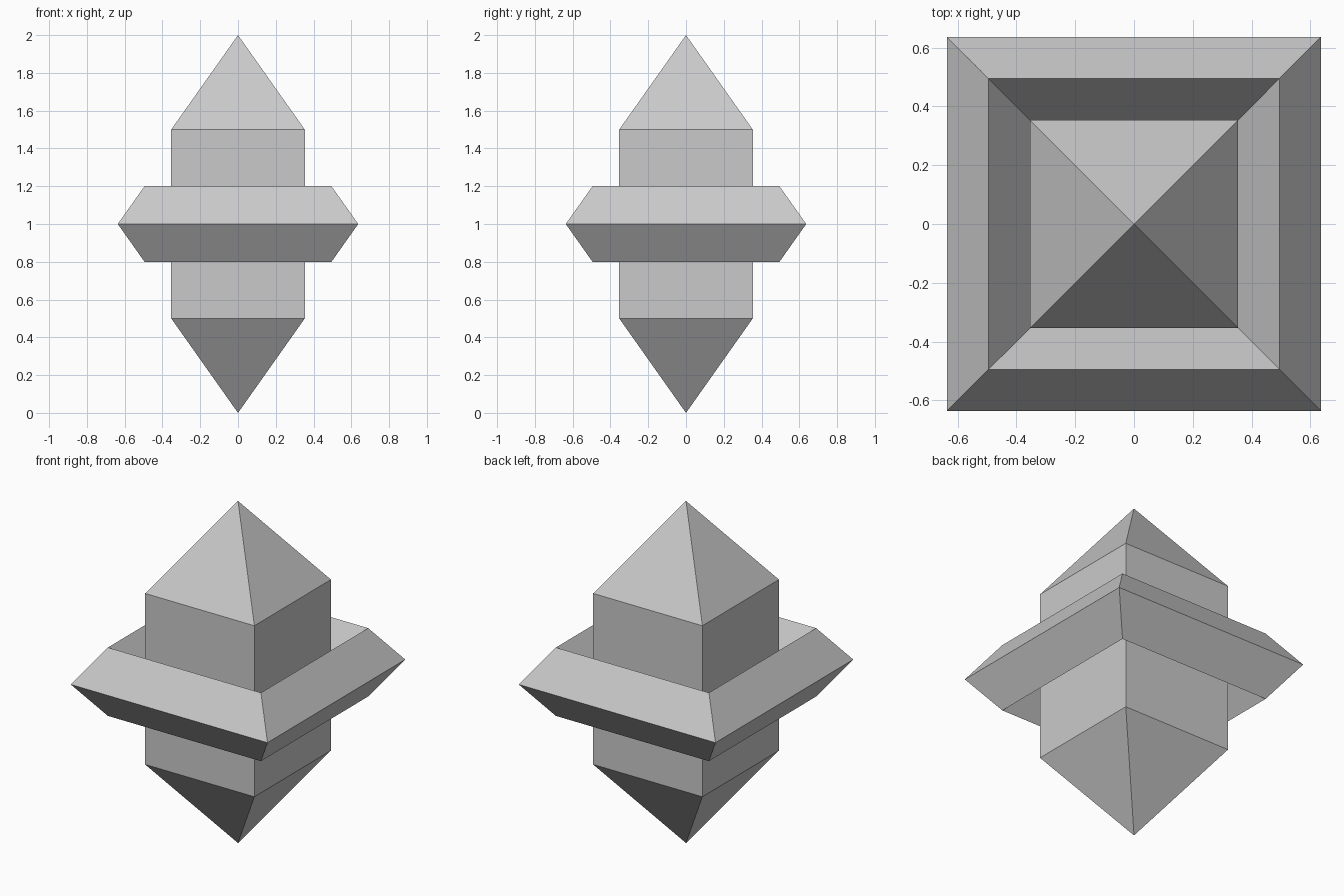
import bpy
import bmesh
from math import cos, sin, pi

cube = bpy.data.objects.get("Cube")
if cube:
    bpy.data.objects.remove(cube, do_unlink=True)

# One flat grey for the whole model
grey = bpy.data.materials.new("light grey")
grey.use_nodes = True
colour = (0.59, 0.59, 0.59, 1)
grey.diffuse_color = colour
grey.node_tree.nodes["Principled BSDF"].inputs["Base Color"].default_value = colour

SIDES = 4


def square_lathe(name, profile, closed=False):
    """Turn a (corner radius, height) profile around z in four flat sides."""
    bm = bmesh.new()
    rings = []
    for radius, z in profile:
        if radius == 0:
            rings.append([bm.verts.new((0, 0, z))] * SIDES)
        else:
            angles = [pi / 4 + 2 * pi * i / SIDES for i in range(SIDES)]
            rings.append([bm.verts.new((radius * cos(a), radius * sin(a), z))
                          for a in angles])
    pairs = list(zip(rings, rings[1:]))
    if closed:
        pairs.append((rings[-1], rings[0]))
    for low, high in pairs:
        for i in range(SIDES):
            j = (i + 1) % SIDES
            corners = dict.fromkeys((low[i], low[j], high[j], high[i]))
            bm.faces.new(list(corners))
    bmesh.ops.recalc_face_normals(bm, faces=bm.faces)
    mesh = bpy.data.meshes.new(name)
    bm.to_mesh(mesh)
    bm.free()
    mesh.materials.append(grey)
    obj = bpy.data.objects.new(name, mesh)
    bpy.context.collection.objects.link(obj)
    return obj


# Square pillar with a pyramid at each end
square_lathe("pointed_pillar", [(0, 0), (0.5, 0.5), (0.5, 1.5), (0, 2)])

# Square ring with a diamond cross-section, touching the pillar at its waist
square_lathe("diamond_ring", [(0.9, 1), (0.7, 1.2), (0.5, 1), (0.7, 0.8)],
             closed=True)
